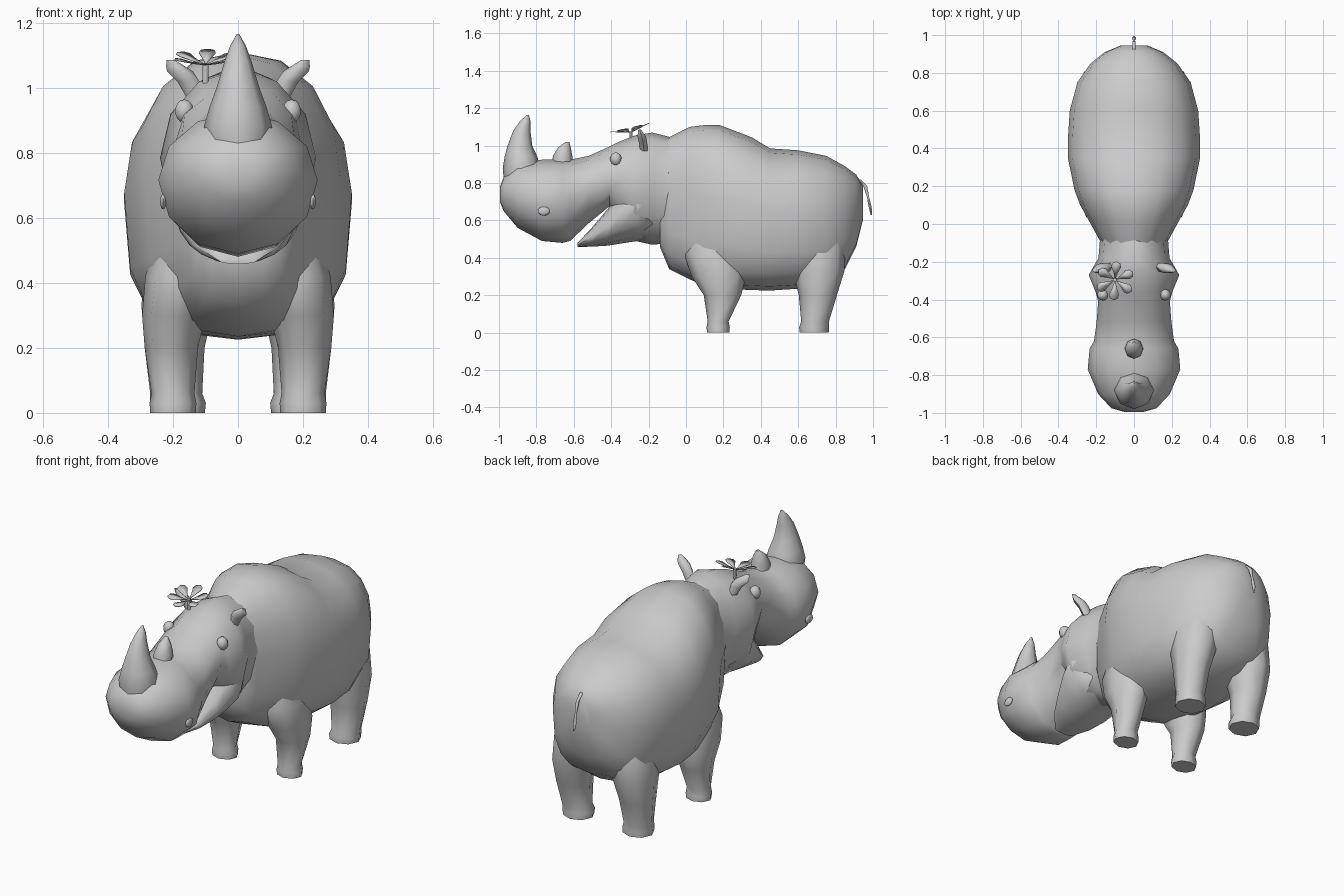
import bpy, bmesh, math
from mathutils import Matrix

grey = bpy.data.materials.new("hide_grey")
grey.diffuse_color = (0.6, 0.6, 0.6, 1)


def finish(bm, name, angle=60):
    bmesh.ops.recalc_face_normals(bm, faces=bm.faces)
    mesh = bpy.data.meshes.new(name)
    bm.to_mesh(mesh)
    bm.free()
    ob = bpy.data.objects.new(name, mesh)
    bpy.context.collection.objects.link(ob)
    mesh.materials.append(grey)
    bpy.ops.object.select_all(action='DESELECT')
    ob.select_set(True)
    bpy.context.view_layer.objects.active = ob
    bpy.ops.object.shade_smooth_by_angle(angle=math.radians(angle))
    return ob


def skin(name, rings, angle=60):
    """Join a list of point rings into a closed skin."""
    bm = bmesh.new()
    loops = [[bm.verts.new(p) for p in ring] for ring in rings]
    n = len(loops[0])
    for a, b in zip(loops, loops[1:]):
        for i in range(n):
            j = (i + 1) % n
            bm.faces.new((a[i], a[j], b[j], b[i]))
    bm.faces.new(loops[0])
    bm.faces.new(loops[-1])
    return finish(bm, name, angle)


def power(v, e):
    return math.copysign(abs(v) ** e, v)


def lengthwise(name, stations, n=12, mid=0.52, upper=1.0, lower=1.0):
    """Stations: y, bottom z, top z, half width. Powers below 1 square the halves."""
    rings = []
    for y, low, top, w in stations:
        c = low + (top - low) * mid
        ring = []
        for i in range(n):
            t = math.tau * i / n
            e = upper if math.sin(t) > 0 else lower
            s = power(math.sin(t), e)
            ring.append((w * power(math.cos(t), e) if i * 4 % n or i * 2 % n == 0 else 0, y,
                         c + s * (top - c if s > 0 else c - low)))
        rings.append(ring)
    return skin(name, rings)


def upright(name, stations, n=8, side=1, angle=60):
    """Stations: z, centre x, centre y, x radius, y radius."""
    rings = [[(side * (cx + rx * math.cos(math.tau * i / n)),
               cy + ry * math.sin(math.tau * i / n), z) for i in range(n)]
             for z, cx, cy, rx, ry in stations]
    return skin(name, rings, angle)


def ball(name, loc, size):
    bm = bmesh.new()
    bmesh.ops.create_uvsphere(bm, u_segments=10, v_segments=7, radius=1)
    bmesh.ops.transform(bm, verts=bm.verts,
                        matrix=Matrix.Translation(loc) @ Matrix.Diagonal((*size, 1)))
    return finish(bm, name, 80)


# Torso from chest to rump, boxier underneath
lengthwise("body", [
    (-.14, .46, 1.03, .15), (-.09, .34, 1.045, .18), (.02, .285, 1.10, .24),
    (.10, .25, 1.11, .285), (.18, .235, 1.11, .315), (.35, .228, 1.045, .35),
    (.45, .225, .985, .35), (.60, .235, .975, .34), (.75, .27, .945, .30),
    (.85, .34, .89, .23), (.91, .46, .845, .155), (.945, .60, .79, .07)],
    n=16, mid=.55, upper=.9, lower=.68)

# Snout, skull with wide cheeks, and neck
lengthwise("head", [
    (-.995, .70, .78, .05), (-.975, .65, .83, .12), (-.90, .56, .90, .19),
    (-.77, .49, .925, .245), (-.66, .48, .925, .235), (-.62, .49, .925, .212),
    (-.52, .585, .945, .198), (-.41, .675, .995, .19), (-.36, .58, 1.02, .203),
    (-.27, .49, 1.055, .24), (-.18, .47, 1.07, .188), (-.08, .48, 1.045, .18),
    (.05, .45, 1.02, .18)])

# Open lower jaw running back into the cheeks
lengthwise("jaw", [
    (-.58, .458, .48, .06), (-.50, .46, .565, .13), (-.42, .465, .66, .172),
    (-.34, .478, .78, .205), (-.26, .49, .86, .215), (-.18, .49, .85, .16)])

# Horns
upright("front_horn", [
    (.815, 0, -.874, .095, .10), (.88, 0, -.880, .105, .10), (.94, 0, -.882, .088, .088),
    (1.0, 0, -.888, .066, .066), (1.08, 0, -.878, .042, .046),
    (1.13, 0, -.860, .024, .028), (1.165, 0, -.845, .004, .005)])
upright("rear_horn", [
    (.89, 0, -.66, .05, .055), (.945, 0, -.66, .048, .052),
    (.99, 0, -.65, .032, .034), (1.02, 0, -.634, .009, .010)])

for side, word in ((1, "right"), (-1, "left")):
    # Legs flaring into the body, with slightly wider feet
    upright("front_leg_" + word, [
        (0, .20, .172, .07, .06), (.03, .20, .172, .072, .062), (.06, .20, .172, .066, .056),
        (.20, .205, .195, .082, .10), (.30, .197, .175, .098, .145),
        (.42, .18, .155, .105, .165), (.55, .15, .15, .10, .12)], side=side)
    upright("rear_leg_" + word, [
        (0, .185, .685, .083, .078), (.03, .185, .685, .086, .080), (.06, .19, .69, .08, .074),
        (.20, .195, .705, .092, .102), (.33, .185, .71, .112, .137),
        (.47, .165, .70, .12, .155), (.60, .13, .68, .11, .13)], side=side)
    # Ears, eyes and nostrils
    upright("ear_" + word, [
        (.97, .13, -.225, .028, .022), (1.02, .153, -.23, .034, .026),
        (1.05, .178, -.237, .040, .026), (1.066, .192, -.242, .029, .018),
        (1.086, .208, -.248, .012, .008)],
        n=6, side=side)
    ball("eye_" + word, (side * .165, -.375, .928), (.030, .031, .036))
    ball("nostril_" + word, (side * .230, -.76, .65), (.010, .032, .024))

# Tail with a small tuft
upright("tail", [
    (.82, 0, .92, .009, .014), (.785, 0, .958, .009, .012), (.73, 0, .972, .006, .007),
    (.67, 0, .985, .011, .009), (.63, 0, .991, .004, .005)], n=6)

# Flower by the ear: six round petals, tipped forward, on a short stem
bm = bmesh.new()
outline = [(.006, 0, 0), (.045, .013, .010), (.075, .026, .020), (.095, .021, .024),
           (.106, 0, .025), (.095, -.021, .024), (.075, -.026, .020), (.045, -.013, .010)]
tilt = Matrix.Translation((-.10, -.295, 1.07)) @ Matrix.Rotation(.22, 4, 'X')
for k in range(6):
    petal = [bm.verts.new(p) for p in outline]
    bmesh.ops.transform(bm, verts=petal,
                        matrix=tilt @ Matrix.Rotation(.45 + k * math.tau / 6, 4, 'Z'))
    bm.faces.new(petal)
flower = finish(bm, "flower_petals")
thick = flower.modifiers.new("thickness", 'SOLIDIFY')
thick.thickness = .003
upright("flower_stem", [(1.0, -.10, -.29, .008, .008), (1.075, -.10, -.295, .010, .010)], n=6)
